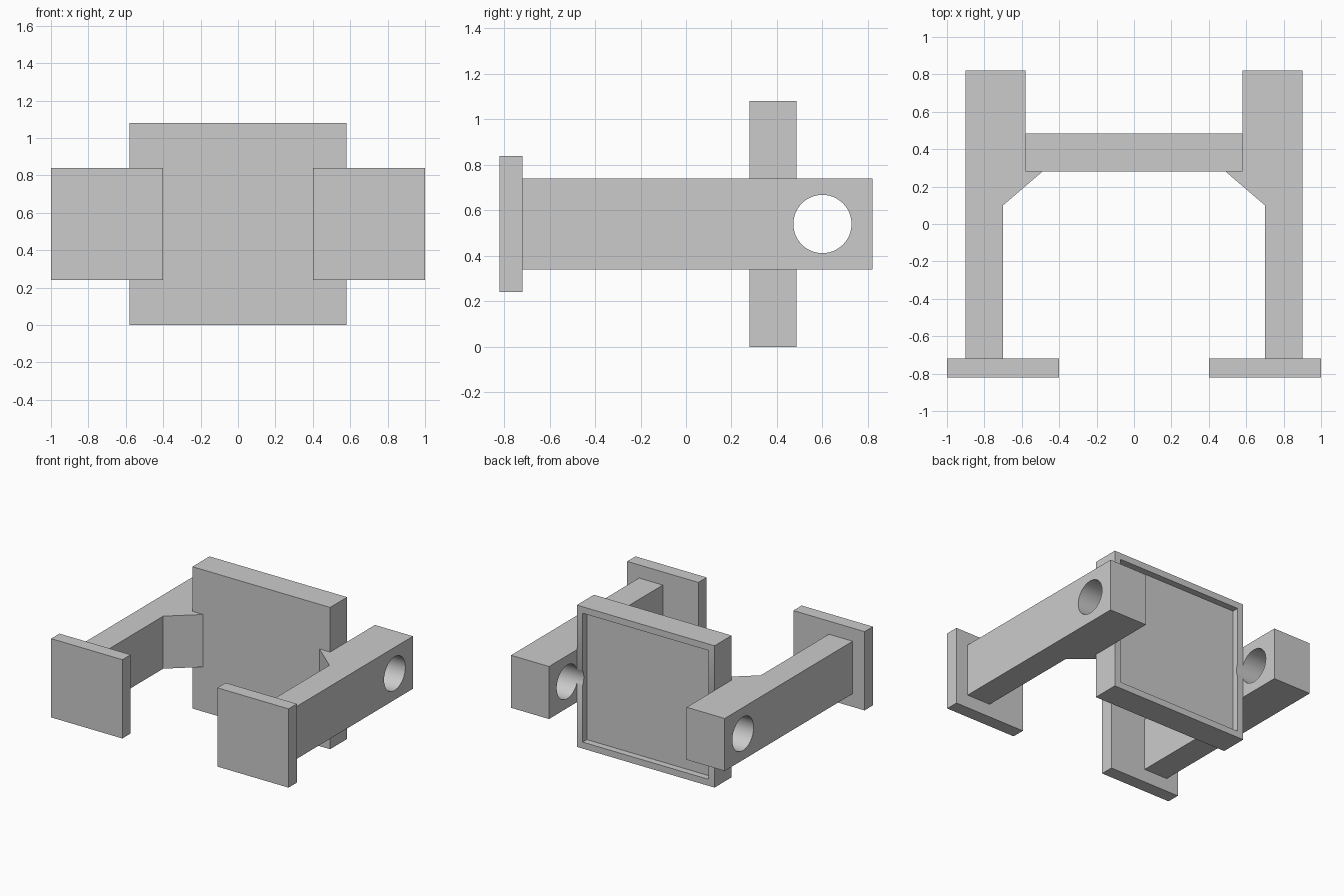
import bpy
import bmesh
import math
from mathutils import Vector

default = bpy.data.objects.get("Cube")
if default:
    bpy.data.objects.remove(default, do_unlink=True)

# Single grey finish
GREY = (0.6, 0.6, 0.6, 1.0)
grey = bpy.data.materials.new("plain grey")
grey.use_nodes = True
grey.diffuse_color = GREY
grey.node_tree.nodes["Principled BSDF"].inputs["Base Color"].default_value = GREY


def add_object(name, bm):
    bmesh.ops.recalc_face_normals(bm, faces=bm.faces)
    mesh = bpy.data.meshes.new(name)
    bm.to_mesh(mesh)
    bm.free()
    mesh.materials.append(grey)
    obj = bpy.data.objects.new(name, mesh)
    bpy.context.collection.objects.link(obj)
    return obj


def prism(outline, z_low, z_high):
    """Extrude a plan outline upwards into a solid."""
    bm = bmesh.new()
    base = bm.faces.new([bm.verts.new((x, y, z_low)) for x, y in outline])
    result = bmesh.ops.extrude_face_region(bm, geom=[base])
    top = [v for v in result["geom"] if isinstance(v, bmesh.types.BMVert)]
    bmesh.ops.translate(bm, verts=top, vec=(0, 0, z_high - z_low))
    return bm


def box(x0, x1, y0, y1, z0, z1):
    return prism([(x0, y0), (x1, y0), (x1, y1), (x0, y1)], z0, z1)


def cut(obj, cutter):
    mod = obj.modifiers.new("hole", "BOOLEAN")
    mod.operation = "DIFFERENCE"
    mod.solver = "EXACT"
    mod.object = cutter
    for other in bpy.context.selected_objects:
        other.select_set(False)
    bpy.context.view_layer.objects.active = obj
    obj.select_set(True)
    bpy.ops.object.modifier_apply(modifier=mod.name)
    bpy.ops.object.shade_smooth_by_angle(angle=math.radians(30))


# Long cylinder that bores the holes across both arms
cutter_mesh = bmesh.new()
bmesh.ops.create_cone(cutter_mesh, cap_ends=True, segments=64,
                      radius1=0.128, radius2=0.128, depth=2.4)
cutter = add_object("hole_cutter", cutter_mesh)
cutter.rotation_euler = (0, math.pi / 2, 0)
cutter.location = (0, 0.6, 0.54)
cutter.hide_render = True
bpy.context.view_layer.update()

# Back plate with a shallow square recess in its rear face
plate_bm = box(-0.58, 0.58, 0.28, 0.485, 0, 1.08)
bmesh.ops.recalc_face_normals(plate_bm, faces=plate_bm.faces)
rear = max(plate_bm.faces, key=lambda f: f.calc_center_median().y)
bmesh.ops.inset_region(plate_bm, faces=[rear], thickness=0.07)
pushed = bmesh.ops.extrude_face_region(plate_bm, geom=[rear])
floor = [v for v in pushed["geom"] if isinstance(v, bmesh.types.BMVert)]
bmesh.ops.translate(plate_bm, verts=floor, vec=Vector((0, -0.05, 0)))
if rear.is_valid:
    bmesh.ops.delete(plate_bm, geom=[rear], context="FACES_ONLY")
cut(add_object("back_plate", plate_bm), cutter)

# Arms with a thick rear block and sloped brace, and front pads
for side, s in (("left", 1), ("right", -1)):
    outline = [(0.9, -0.72), (0.9, 0.82), (0.58, 0.82), (0.58, 0.28),
               (0.49, 0.28), (0.7, 0.1), (0.7, -0.72)]
    arm = add_object(side + "_arm", prism([(s * x, y) for x, y in outline], 0.34, 0.74))
    cut(arm, cutter)
    add_object(side + "_front_pad", box(s * 0.4, s * 1.0, -0.82, -0.72, 0.24, 0.84))

bpy.data.objects.remove(cutter, do_unlink=True)
